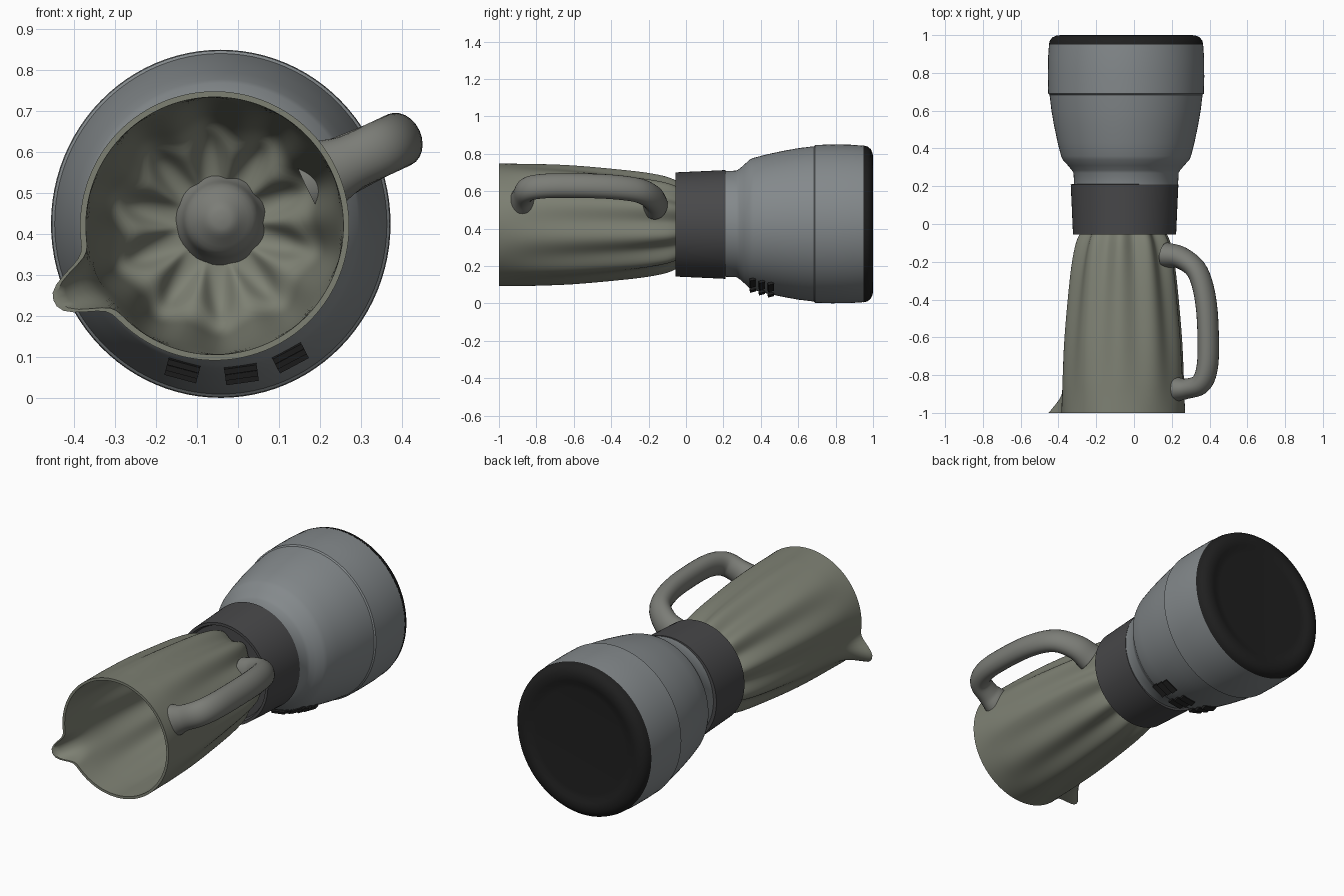
import bpy, bmesh
from math import sin, cos, pi, radians, exp
from mathutils import Vector, Matrix

if "Cube" in bpy.data.objects:
    bpy.data.objects.remove(bpy.data.objects["Cube"])


def material(name, rgb):
    m = bpy.data.materials.new(name)
    m.diffuse_color = (*rgb, 1)
    m.use_nodes = True
    m.node_tree.nodes["Principled BSDF"].inputs["Base Color"].default_value = m.diffuse_color
    return m


GLASS = material("tinted_jar", (0.205, 0.215, 0.17))
HANDLE = material("handle_grey", (0.20, 0.205, 0.185))
BODY = material("body_grey", (0.23, 0.25, 0.26))
DARK = material("collar_grey", (0.065, 0.065, 0.068))
BLACK = material("black_rubber", (0.014, 0.014, 0.014))


def finish(name, bm, mat, angle=35):
    bmesh.ops.recalc_face_normals(bm, faces=bm.faces)
    me = bpy.data.meshes.new(name)
    bm.to_mesh(me)
    bm.free()
    me.materials.append(mat)
    ob = bpy.data.objects.new(name, me)
    bpy.context.collection.objects.link(ob)
    bpy.ops.object.select_all(action='DESELECT')
    ob.select_set(True)
    bpy.context.view_layer.objects.active = ob
    bpy.ops.object.shade_smooth_by_angle(angle=radians(angle))
    return ob


def loft(name, rings, mat, cap_start=False, cap_end=False, angle=35):
    """Skin a list of equally sized closed rings."""
    bm = bmesh.new()
    rows = [[bm.verts.new(p) for p in ring] for ring in rings]
    n = len(rows[0])
    for a, b in zip(rows, rows[1:]):
        for i in range(n):
            j = (i + 1) % n
            bm.faces.new((a[i], a[j], b[j], b[i]))
    if cap_start:
        bm.faces.new(rows[0])
    if cap_end:
        bm.faces.new(rows[-1])
    return finish(name, bm, mat, angle)


def lathe(name, profile, mat, centre, zscale=1.0, seg=96, caps=(False, False)):
    """Revolve (y, radius) points around an axis parallel to y."""
    cx, cz = centre
    rings = [[(cx + r * cos(2 * pi * i / seg), y, cz + zscale * r * sin(2 * pi * i / seg))
              for i in range(seg)] for y, r in profile]
    return loft(name, rings, mat, *caps)


def smooth(points, steps):
    """Catmull-Rom interpolation of tuples of any length."""
    p = [Vector(q) for q in points]
    p = [2 * p[0] - p[1]] + p + [2 * p[-1] - p[-2]]
    out = []
    for a, b, c, d in zip(p, p[1:], p[2:], p[3:]):
        for k in range(steps):
            t = k / steps
            out.append(0.5 * (2 * b + (c - a) * t + (2 * a - 5 * b + 4 * c - d) * t * t
                              + (3 * b - a - 3 * c + d) * t ** 3))
    return out + [p[-2]]


BASE = (-0.042, 0.425)
NECK = (-0.05, 0.422)
JAR = (-0.057, 0.42)

# Motor housing, with a shoulder step and a faint seam line
lathe("motor_housing", [(0.20, 0.275), (0.27, 0.278), (0.285, 0.287), (0.31, 0.308), (0.34, 0.335),
                        (0.36, 0.344), (0.43, 0.362), (0.52, 0.381), (0.60, 0.395), (0.684, 0.405),
                        (0.69, 0.412), (0.78, 0.414), (0.88, 0.413), (0.95, 0.408)],
      BODY, BASE, 1.025)
# Rubber foot with shallow recess
lathe("rubber_foot", [(0.95, 0.409), (0.97, 0.404), (0.988, 0.39), (0.998, 0.368), (1.0, 0.345),
                      (0.997, 0.325), (0.990, 0.305), (0.988, 0.28)],
      BLACK, BASE, 1.025, caps=(False, True))
# Collar gripping the jar
lathe("jar_collar", [(-0.03, 0.15), (-0.03, 0.25), (-0.055, 0.258), (-0.055, 0.273),
                     (0.08, 0.279), (0.21, 0.285), (0.212, 0.27)],
      DARK, NECK, 1.02, caps=(True, True))

# Fluted jar: rows of y, radius, flute depth, spout reach
wall = [(-0.04, 0.215, 0.016, 0), (-0.10, 0.240, 0.017, 0), (-0.20, 0.263, 0.015, 0),
        (-0.35, 0.284, 0.012, 0), (-0.60, 0.309, 0.009, 0), (-0.80, 0.321, 0.005, 0.004),
        (-0.91, 0.325, 0.002, 0.030), (-1.0, 0.328, 0.000, 0.105)]
floor = [(-0.15, 0.205, 0.026, 0), (-0.11, 0.160, 0.030, 0), (-0.085, 0.105, 0.012, 0),
         (-0.08, 0.05, 0, 0)]
inside = [(y, r - 0.014, f, s) for y, r, f, s in reversed(wall[2:])] + floor
FLUTES, SEG, SPOUT = 10, 160, 205.5


def jar_ring(row):
    y, r0, f, s = row
    ring = []
    for i in range(SEG):
        deg = 360 * i / SEG
        r = (r0 + f * cos(FLUTES * radians(deg - 22))
             + s * exp(-(abs(deg - SPOUT) / 9.2) ** 2.6))
        a = radians(deg)
        ring.append((JAR[0] + r * cos(a), y, JAR[1] + r * sin(a)))
    return ring


loft("jar", [jar_ring(row) for row in smooth(wall, 4) + smooth(inside, 4)],
     GLASS, cap_end=True, angle=50)

# Blade hub rising from the jar floor
lathe("blade_hub", [tuple(p) for p in smooth([(-0.075, 0.115), (-0.11, 0.098), (-0.155, 0.085),
                                              (-0.185, 0.055), (-0.205, 0.03), (-0.21, 0.006)], 3)],
      HANDLE, (-0.04, 0.435), seg=32, caps=(False, True))

# Handle: elliptical section swept along a (y, radial) path, flared at the roots
path = smooth([(-0.165, 0.25, 1.25), (-0.18, 0.34, 1.08), (-0.255, 0.435, 1.0), (-0.42, 0.484, 1.0),
               (-0.65, 0.497, 1.0), (-0.78, 0.486, 1.0), (-0.85, 0.447, 1.0), (-0.872, 0.37, 1.0),
               (-0.875, 0.315, 1.2)], 5)
A = radians(25)
out, side = Vector((cos(A), 0, sin(A))), Vector((-sin(A), 0, cos(A)))
origin = Vector((JAR[0], 0, JAR[1]))
rings = []
for i, (y, r, k) in enumerate(path):
    p, q = path[max(i - 1, 0)], path[min(i + 1, len(path) - 1)]
    d = (Vector((0, q[0] - p[0], 0)) + out * (q[1] - p[1])).normalized()
    normal = d.cross(side)
    c = origin + out * r + Vector((0, y, 0))
    rings.append([c + k * (normal * 0.054 * cos(2 * pi * j / 24) + side * 0.068 * sin(2 * pi * j / 24))
                  for j in range(24)])
loft("handle", rings, HANDLE, True, True)

# Cooling vents: three groups of three slots under the housing
bm = bmesh.new()
for deg in (-105, -82, -62):
    for y, r in ((0.357, 0.347), (0.405, 0.361), (0.453, 0.372)):
        a = radians(deg)
        m = (Matrix.Translation((BASE[0] + r * cos(a), y, BASE[1] + 1.025 * r * sin(a)))
             @ Matrix.Rotation(pi / 2 - a - pi, 4, 'Y')
             @ Matrix.Rotation(radians(14), 4, 'X')
             @ Matrix.Diagonal((0.08, 0.032, 0.014, 1)))
        bmesh.ops.create_cube(bm, size=1, matrix=m)
finish("cooling_vents", bm, BLACK)
